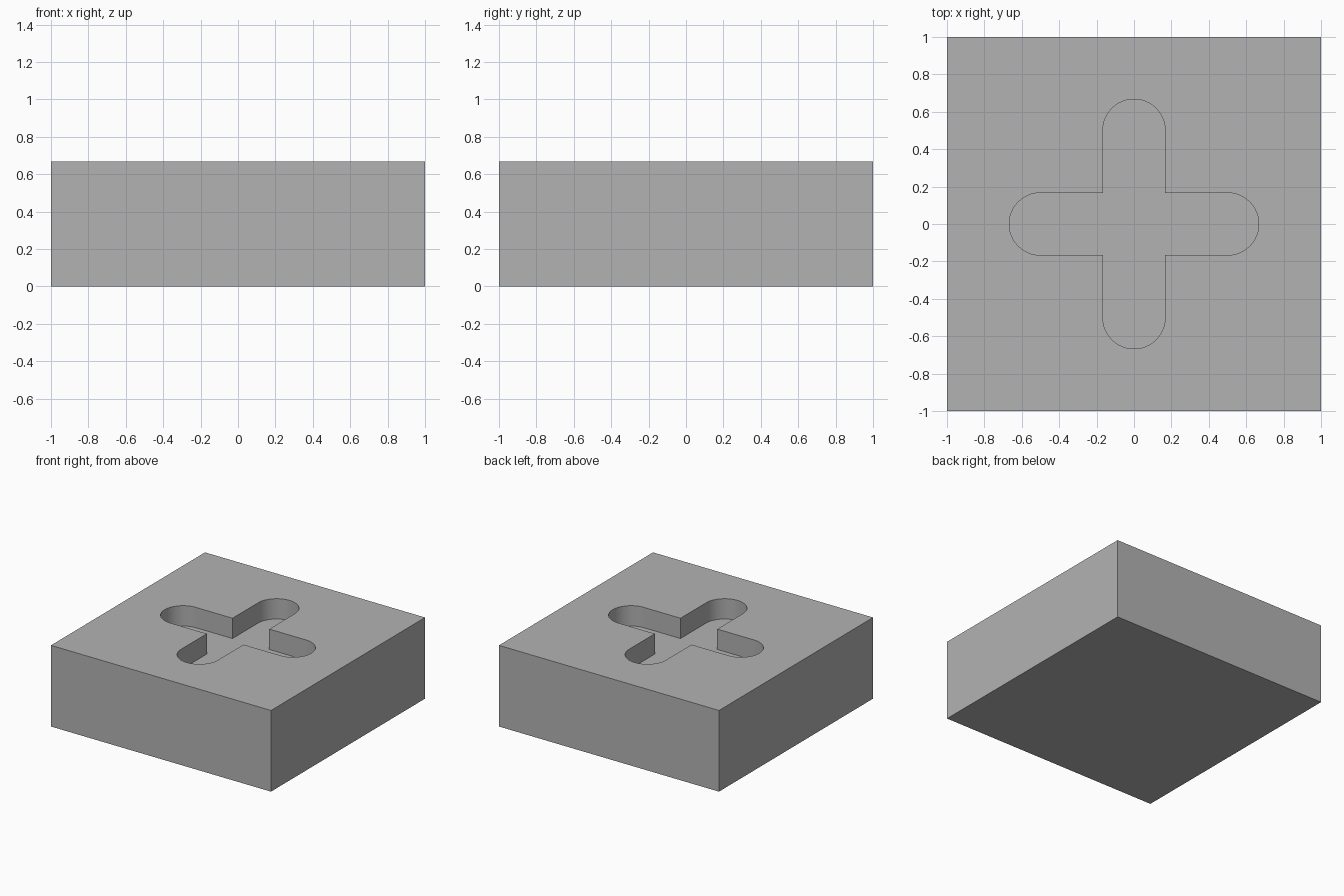
import bpy, bmesh
from math import pi, sin, cos, radians
from mathutils import Matrix, Vector

old = bpy.data.objects.get("Cube")
if old:
    bpy.data.objects.remove(old, do_unlink=True)

HEIGHT = 0.667      # block height
DEPTH = 0.167       # recess depth
RADIUS = 0.167      # half width of each slot arm
REACH = 0.5         # centre of each rounded slot end
STEPS = 24          # segments per rounded end

grey = bpy.data.materials.new("grey")
grey.use_nodes = True
colour = (0.45, 0.45, 0.45, 1)
grey.diffuse_color = colour
grey.node_tree.nodes["Principled BSDF"].inputs["Base Color"].default_value = colour


def prism(name, outline, z0, z1):
    """Extrude a closed 2D outline from z0 to z1."""
    bm = bmesh.new()
    base = bm.faces.new([bm.verts.new((p.x, p.y, z0)) for p in outline])
    top = bmesh.ops.extrude_face_region(bm, geom=[base])["geom"]
    bmesh.ops.translate(bm, vec=(0, 0, z1 - z0),
                        verts=[g for g in top if isinstance(g, bmesh.types.BMVert)])
    bmesh.ops.recalc_face_normals(bm, faces=bm.faces)
    mesh = bpy.data.meshes.new(name)
    bm.to_mesh(mesh)
    bm.free()
    mesh.materials.append(grey)
    obj = bpy.data.objects.new(name, mesh)
    bpy.context.collection.objects.link(obj)
    return obj


# Square block
block = prism("block", [Vector(p) for p in ((-1, -1), (1, -1), (1, 1), (-1, 1))], 0, HEIGHT)

# Cross-shaped cutter: one rounded arm and its inner corner, turned four times
arm = []
for i in range(STEPS + 1):
    a = -pi / 2 + pi * i / STEPS
    arm.append(Vector((REACH + RADIUS * cos(a), RADIUS * sin(a))))
arm.append(Vector((RADIUS, RADIUS)))
cross = [Matrix.Rotation(k * pi / 2, 2) @ p for k in range(4) for p in arm]
cutter = prism("cross_cutter", cross, HEIGHT - DEPTH, HEIGHT + 0.2)
cutter.hide_render = True

# Sink the cross recess into the top
cut = block.modifiers.new("cross_recess", 'BOOLEAN')
cut.operation = 'DIFFERENCE'
cut.solver = 'EXACT'
cut.object = cutter
bpy.ops.object.select_all(action='DESELECT')
block.select_set(True)
bpy.context.view_layer.objects.active = block
bpy.ops.object.modifier_apply(modifier=cut.name)
bpy.data.objects.remove(cutter, do_unlink=True)

# Smooth the rounded slot ends, keep the edges crisp
bpy.ops.object.shade_smooth_by_angle(angle=radians(30))
